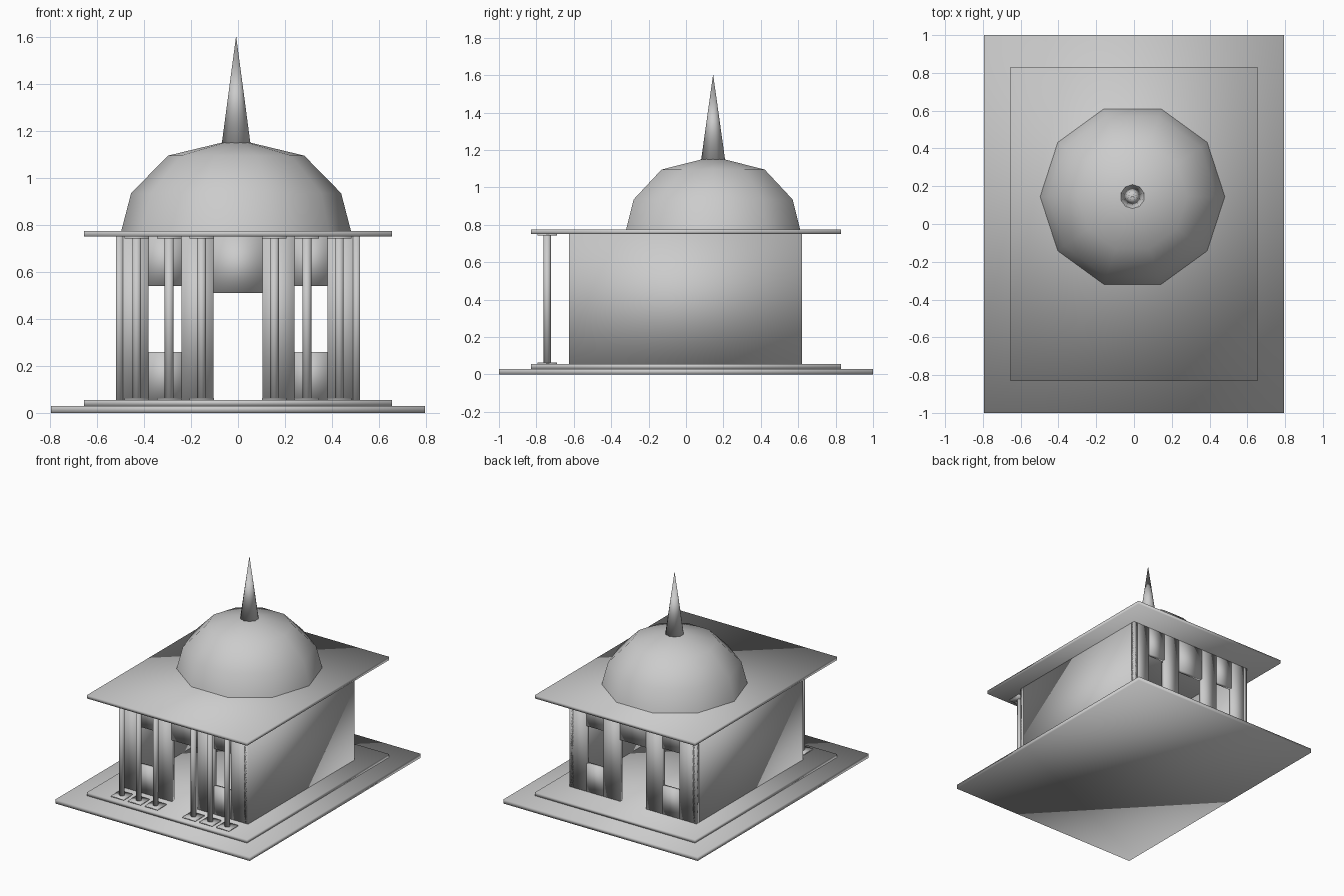
import bpy, bmesh, math
from mathutils import Matrix

old = bpy.data.objects.get("Cube")
if old:
    bpy.data.objects.remove(old, do_unlink=True)

stone = bpy.data.materials.new("pale grey stone")
stone.use_nodes = True
colour = (0.6, 0.6, 0.6, 1)
stone.diffuse_color = colour
stone.node_tree.nodes["Principled BSDF"].inputs["Base Color"].default_value = colour


def finish(name, bm):
    """Turn a bmesh into a smooth-shaded stone object."""
    bmesh.ops.recalc_face_normals(bm, faces=bm.faces)
    for face in bm.faces:
        face.smooth = True
    mesh = bpy.data.meshes.new(name)
    bm.to_mesh(mesh)
    bm.free()
    mesh.materials.append(stone)
    obj = bpy.data.objects.new(name, mesh)
    bpy.context.collection.objects.link(obj)
    return obj


def box(name, x, y, z):
    """Box from (low, high) ranges on each axis."""
    bm = bmesh.new()
    size = [b - a for a, b in (x, y, z)]
    mid = [(a + b) / 2 for a, b in (x, y, z)]
    bmesh.ops.create_cube(bm, size=1, matrix=Matrix.Translation(mid) @ Matrix.Diagonal((*size, 1)))
    return finish(name, bm)


def cone(name, x, y, z, r1, r2, sides):
    bm = bmesh.new()
    bmesh.ops.create_cone(bm, cap_ends=True, segments=sides, radius1=r1, radius2=r2,
                          depth=z[1] - z[0],
                          matrix=Matrix.Translation((x, y, sum(z) / 2)))
    bmesh.ops.remove_doubles(bm, verts=bm.verts, dist=1e-5)
    return finish(name, bm)


def lathe(name, x, y, profile, sides):
    """Spin a (radius, height) profile around a vertical axis."""
    bm = bmesh.new()
    verts = [bm.verts.new((x + r, y, z)) for r, z in profile]
    edges = [bm.edges.new(pair) for pair in zip(verts, verts[1:])]
    bmesh.ops.spin(bm, geom=verts + edges, cent=(x, y, 0), axis=(0, 0, 1),
                   angle=math.tau, steps=sides)
    bmesh.ops.remove_doubles(bm, verts=bm.verts, dist=1e-4)
    return finish(name, bm)


FLOOR, CEILING, WALL = 0.055, 0.75, 0.03

# Stepped base and flat roof
box("base_slab", (-0.795, 0.795), (-1, 1), (0, 0.03))
box("upper_step", (-0.655, 0.655), (-0.83, 0.83), (0.03, FLOOR))
box("roof_slab", (-0.655, 0.655), (-0.83, 0.83), (CEILING, 0.775))


def mirrored(name, x, y, z):
    """A box and its twin across x = 0."""
    box("left_" + name, x, y, z)
    box("right_" + name, (-x[1], -x[0]), y, z)


# Side walls
mirrored("side_wall", (0.52 - WALL, 0.52), (-0.625, 0.62), (FLOOR, CEILING))

# End walls: piers, window sills and lintels around a central doorway
for end, y in (("front", (-0.625, -0.625 + WALL)), ("back", (0.62 - WALL, 0.62))):
    mirrored(end + "_corner_pier", (0.38, 0.52), y, (FLOOR, CEILING))
    mirrored(end + "_door_pier", (0.105, 0.24), y, (FLOOR, CEILING))
    mirrored(end + "_window_sill", (0.24, 0.38), y, (FLOOR, 0.26))
    mirrored(end + "_window_lintel", (0.24, 0.38), y, (0.54, CEILING))
    box(end + "_door_lintel", (-0.105, 0.105), y, (0.51, CEILING))

# Porch columns with thin square plinths and capitals
ROW, HALF, PLATE = -0.742, 0.052, 0.008
for side in (-1, 1):
    for i in range(3):
        x = side * (0.155 + 0.138 * i)
        square = (x - HALF, x + HALF), (ROW - HALF, ROW + HALF)
        cone("porch_column", x, ROW, (FLOOR, CEILING), 0.019, 0.019, 12)
        box("column_plinth", *square, (FLOOR, FLOOR + PLATE))
        box("column_capital", *square, (CEILING - PLATE, CEILING))

# Ten-sided dome and spire
DOME_X, DOME_Y = -0.008, 0.145
lathe("dome", DOME_X, DOME_Y,
      [(0.49, 0.77), (0.447, 0.935), (0.29, 1.095), (0, 1.165)], 10)
cone("spire", DOME_X, DOME_Y, (1.14, 1.605), 0.065, 0, 10)
